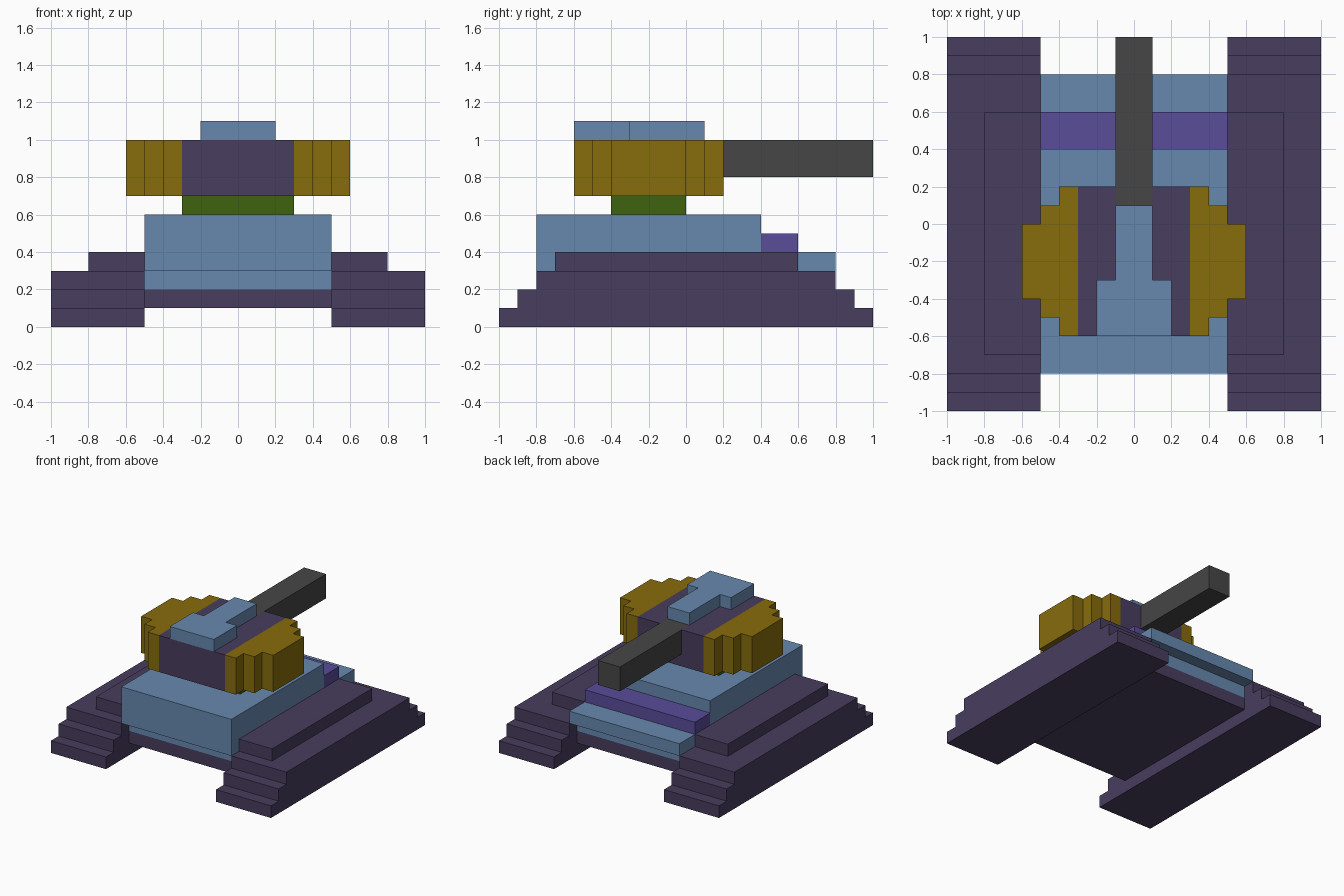
import bpy
import bmesh
from mathutils import Color, Vector

if "Cube" in bpy.data.objects:
    bpy.data.objects.remove(bpy.data.objects["Cube"])


def material(name, r, g, b):
    m = bpy.data.materials.new(name)
    c = Color((r / 255, g / 255, b / 255)).from_srgb_to_scene_linear()
    m.diffuse_color = (c.r, c.g, c.b, 1)
    m.use_nodes = True
    m.node_tree.nodes["Principled BSDF"].inputs["Base Color"].default_value = m.diffuse_color
    return m


PURPLE = material("dark purple", 72, 61, 94)
BLUE = material("steel blue", 103, 137, 175)
GOLD = material("dark gold", 135, 108, 12)
GREEN = material("dark green", 62, 98, 16)
INDIGO = material("indigo", 88, 77, 153)
GREY = material("dark grey", 70, 70, 70)


def prism(name, outline, axis, lo, hi, mat):
    """Extrude a flat outline along x (outline in y,z) or z (outline in x,y)."""
    bm = bmesh.new()
    if axis == 'x':
        pts, move = [(lo, a, b) for a, b in outline], Vector((hi - lo, 0, 0))
    else:
        pts, move = [(a, b, lo) for a, b in outline], Vector((0, 0, hi - lo))
    base = bm.faces.new([bm.verts.new(p) for p in pts])
    out = bmesh.ops.extrude_face_region(bm, geom=[base], use_keep_orig=True)
    bmesh.ops.translate(bm, vec=move,
                        verts=[v for v in out["geom"] if isinstance(v, bmesh.types.BMVert)])
    bmesh.ops.recalc_face_normals(bm, faces=bm.faces)
    mesh = bpy.data.meshes.new(name)
    bm.to_mesh(mesh)
    bm.free()
    mesh.materials.append(mat)
    ob = bpy.data.objects.new(name, mesh)
    bpy.context.collection.objects.link(ob)
    return ob


def box(name, x, y, z, mat):
    rect = [(x[0], y[0]), (x[1], y[0]), (x[1], y[1]), (x[0], y[1])]
    return prism(name, rect, 'z', z[0], z[1], mat)


# Stepped tracks, guards and turret cheeks, one per side
track = [(-1, 0), (1, 0), (1, .1), (.9, .1), (.9, .2), (.8, .2), (.8, .3),
         (-.8, .3), (-.8, .2), (-.9, .2), (-.9, .1), (-1, .1)]
cheek = [(.3, -.6), (.4, -.6), (.4, -.5), (.5, -.5), (.5, -.4), (.6, -.4),
         (.6, 0), (.5, 0), (.5, .1), (.4, .1), (.4, .2), (.3, .2)]
for side, s in (("left", -1), ("right", 1)):
    prism(side + "_track", track, 'x', *sorted((s * .5, s * 1)), PURPLE)
    box(side + "_track_guard", sorted((s * .5, s * .8)), (-.7, .6), (.3, .4), PURPLE)
    prism(side + "_turret_cheek", [(s * x, y) for x, y in cheek], 'z', .7, 1, GOLD)

# Hull
box("belly_plate", (-.5, .5), (-.7, .7), (.1, .2), PURPLE)
hull = [(-.7, .2), (.7, .2), (.7, .3), (.8, .3), (.8, .4), (.4, .4), (.4, .6),
        (-.8, .6), (-.8, .3), (-.7, .3)]
prism("hull", hull, 'x', -.5, .5, BLUE)
box("hull_step", (-.5, .5), (.4, .6), (.4, .5), INDIGO)

# Turret ring and core, with a slot for the barrel
box("turret_ring", (-.3, .3), (-.4, 0), (.6, .7), GREEN)
core = box("turret_core", (-.3, .3), (-.6, .2), (.7, 1), PURPLE)
cutter = box("barrel_slot_cutter", (-.1, .1), (.1, .3), (.8, 1.2), PURPLE)
cutter.hide_render = True
mod = core.modifiers.new("slot", 'BOOLEAN')
mod.operation, mod.solver, mod.object = 'DIFFERENCE', 'EXACT', cutter
bpy.context.view_layer.objects.active = core
bpy.ops.object.modifier_apply(modifier=mod.name)
bpy.data.objects.remove(cutter)

# Barrel and roof hatch
box("barrel", (-.1, .1), (.1, 1), (.8, 1), GREY)
hatch = [(-.2, -.6), (.2, -.6), (.2, -.3), (.1, -.3), (.1, .1),
         (-.1, .1), (-.1, -.3), (-.2, -.3)]
prism("roof_hatch", hatch, 'z', 1, 1.1, BLUE)
